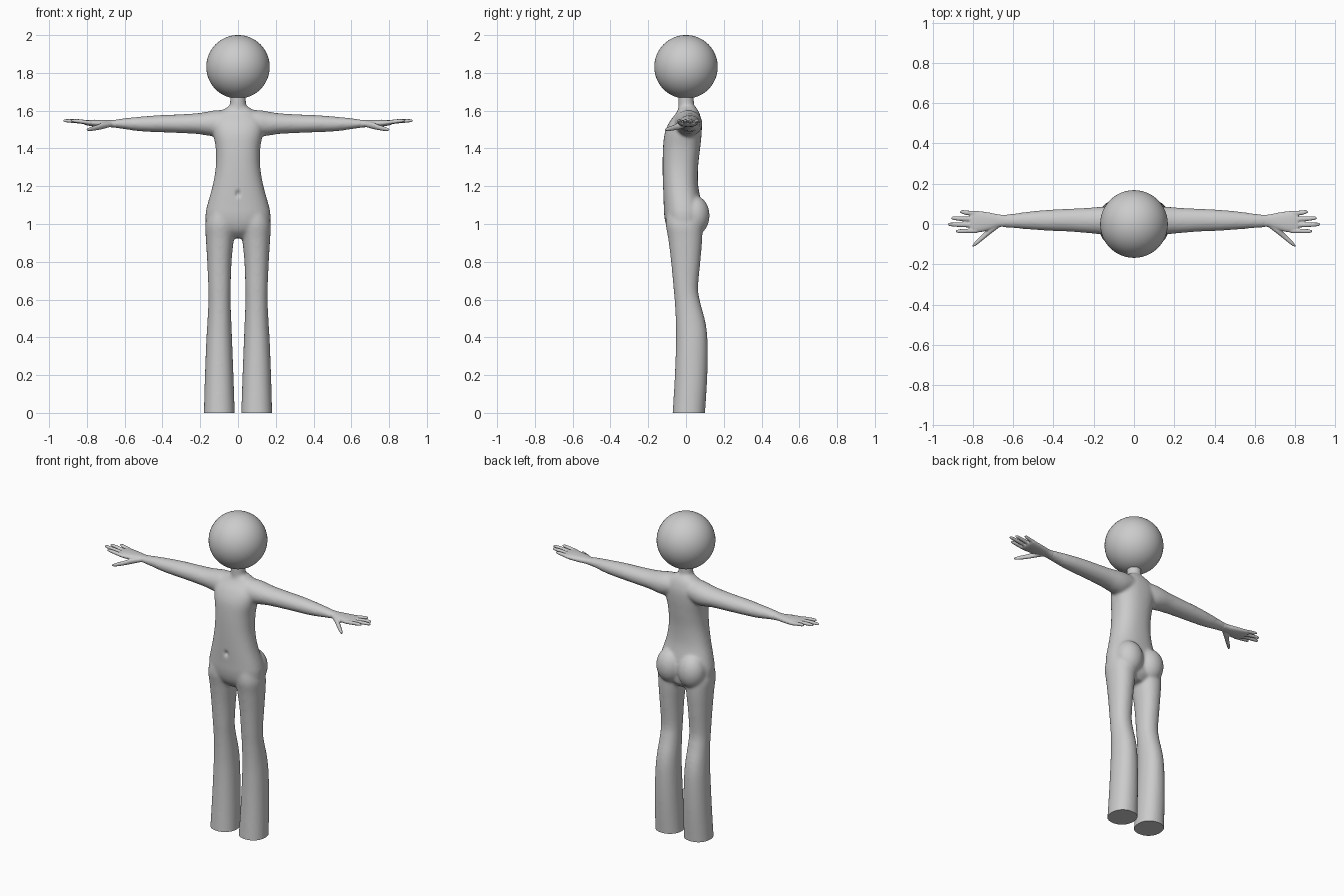
import bpy, bmesh, math
from mathutils import Vector

if "Cube" in bpy.data.objects:
    bpy.data.objects.remove(bpy.data.objects["Cube"])

grey = bpy.data.materials.new("light grey")
grey.diffuse_color = (0.6, 0.6, 0.6, 1)
grey.use_nodes = True
grey.node_tree.nodes["Principled BSDF"].inputs["Base Color"].default_value = grey.diffuse_color


def catmull(a, b, c, d, t):
    return 0.5 * (2 * b + (c - a) * t + (2 * a - 5 * b + 4 * c - d) * t * t
                  + (3 * b - a - 3 * c + d) * t ** 3)


def loft(bm, rows, axis="z", side=1, power=2.0, n=32, steps=4):
    """Rows are (position, low, high, low, high) across the two other axes."""
    fine = []
    for i in range(len(rows) - 1):
        p = [rows[max(0, min(len(rows) - 1, i + k))] for k in (-1, 0, 1, 2)]
        for s in range(steps):
            fine.append([catmull(*q, s / steps) for q in zip(*p)])
    fine.append(rows[-1])
    rings = []
    for t, a0, a1, b0, b1 in fine:
        ring = []
        for k in range(n):
            w = 2 * math.pi * k / n
            c, s = math.cos(w), math.sin(w)
            u = (a0 + a1) / 2 + (a1 - a0) / 2 * math.copysign(abs(c) ** (2 / power), c)
            v = (b0 + b1) / 2 + (b1 - b0) / 2 * math.copysign(abs(s) ** (2 / power), s)
            co = (side * u, v, t) if axis == "z" else (side * t, u, v)
            ring.append(bm.verts.new(co))
        rings.append(ring)
    for r, q in zip(rings, rings[1:]):
        for k in range(n):
            bm.faces.new((r[k], r[(k + 1) % n], q[(k + 1) % n], q[k]))
    bm.faces.new(rings[0])
    bm.faces.new(rings[-1])


def digit(bm, side, points):
    """Finger through points (x, y, z, radius)."""
    loft(bm, [(x, y - r, y + r, z - r * .9, z + r * .9) for x, y, z, r in points],
         "x", side, n=14)


def blob(bm, centre, radii):
    new = bmesh.ops.create_uvsphere(bm, u_segments=32, v_segments=20, radius=1)["verts"]
    for v in new:
        v.co = Vector(c + r * k for c, r, k in zip(centre, radii, v.co))


def fuse(bm, name, voxel, smooth):
    """Merge the overlapping lofts into one soft skin."""
    bmesh.ops.recalc_face_normals(bm, faces=bm.faces)
    me = bpy.data.meshes.new(name)
    bm.to_mesh(me)
    bm.free()
    ob = bpy.data.objects.new(name, me)
    bpy.context.collection.objects.link(ob)
    m = ob.modifiers.new("skin", "REMESH")
    m.mode, m.voxel_size = "VOXEL", voxel
    m = ob.modifiers.new("soften", "SMOOTH")
    m.factor, m.iterations = 0.5, smooth
    ev = ob.evaluated_get(bpy.context.evaluated_depsgraph_get())
    ob2 = bpy.data.meshes.new_from_object(ev)
    ob.modifiers.clear()
    ob.data = ob2
    ob2.name = name
    return ob


def finish(ob, angle=40):
    ob.data.materials.clear()
    ob.data.materials.append(grey)
    bpy.ops.object.select_all(action="DESELECT")
    ob.select_set(True)
    bpy.context.view_layer.objects.active = ob
    bpy.ops.object.shade_smooth_by_angle(angle=math.radians(angle))


# body: torso, neck, legs and arms
bm = bmesh.new()
torso = [(z, -w, w, f, b) for z, w, f, b in (
    (0.925, .05, -.05, .05), (0.96, .11, -.088, .08), (1.00, .165, -.107, .085),
    (1.05, .172, -.116, .09), (1.10, .163, -.118, .085), (1.20, .135, -.122, .065),
    (1.30, .118, -.124, .064), (1.40, .118, -.122, .075), (1.48, .132, -.113, .083),
    (1.54, .135, -.088, .083), (1.59, .10, -.05, .07), (1.622, .05, -.035, .05))]
loft(bm, torso, power=2.3)
loft(bm, [(1.56, -.06, .06, -.05, .06), (1.61, -.046, .046, -.042, .046),
          (1.64, -.042, .042, -.041, .042), (1.70, -.042, .042, -.041, .042)])
leg = [(-.04, .014, .184, -.074, .098), (0, .017, .181, -.071, .101),
       (.2, .024, .175, -.059, .113), (.38, .031, .168, -.053, .114),
       (.48, .035, .162, -.054, .103), (.58, .039, .157, -.059, .077),
       (.66, .039, .157, -.066, .064), (.80, .034, .163, -.079, .076),
       (.92, .022, .170, -.094, .086), (1.0, .012, .173, -.107, .085),
       (1.08, .02, .15, -.10, .07)]
arm = [(.04, -.06, .075, 1.49, 1.60), (.11, -.06, .085, 1.465, 1.603),
       (.16, -.052, .086, 1.468, 1.595), (.22, -.046, .081, 1.477, 1.586),
       (.32, -.038, .076, 1.482, 1.580), (.42, -.034, .071, 1.486, 1.576),
       (.52, -.027, .062, 1.491, 1.568), (.60, -.020, .051, 1.502, 1.560),
       (.66, -.016, .046, 1.510, 1.551)]
for side in (-1, 1):
    loft(bm, leg, side=side, power=2.15)
    loft(bm, arm, "x", side)
    blob(bm, (side * .075, .045, 1.045), (.084, .080, .105))   # buttock
body = fuse(bm, "body", 0.008, 10)

# flat soles and navel
bm = bmesh.new()
bm.from_mesh(body.data)
cut = bmesh.ops.bisect_plane(bm, geom=bm.verts[:] + bm.edges[:] + bm.faces[:],
                             plane_co=(0, 0, 0), plane_no=(0, 0, -1), clear_outer=True)
rim = [e for e in cut["geom_cut"] if isinstance(e, bmesh.types.BMEdge)]
bmesh.ops.holes_fill(bm, edges=rim, sides=0)
for v in bm.verts:
    if v.co.y < -.05:
        d = math.hypot(v.co.x / .011, (v.co.z - 1.16) / .016)
        v.co.y += .014 * math.exp(-d * d)
bm.to_mesh(body.data)
bm.free()
finish(body)

# hands
palm = [(.635, -.014, .045, 1.508, 1.553), (.67, -.015, .047, 1.512, 1.550),
        (.71, -.028, .055, 1.513, 1.551), (.76, -.040, .063, 1.516, 1.552),
        (.80, -.043, .066, 1.522, 1.551), (.815, -.036, .058, 1.528, 1.549)]
fingers = ((-.034, -.036, .885), (-.006, -.002, .925), (.023, .029, .908), (.052, .060, .865))
for side, word in ((-1, "right"), (1, "left")):
    bm = bmesh.new()
    loft(bm, palm, "x", side, power=2.3)
    for y0, y1, tip in fingers:
        mid = (.80 + tip) / 2
        digit(bm, side, [(.78, y0, 1.536, .012), (mid, (y0 + y1) / 2, 1.544, .0115),
                         (tip - .012, y1, 1.547, .009), (tip, y1, 1.547, .003)])
    digit(bm, side, [(.665, .0, 1.53, .014), (.71, -.028, 1.522, .020),
                     (.745, -.060, 1.511, .016), (.785, -.095, 1.502, .012),
                     (.803, -.111, 1.499, .004)])                # thumb
    finish(fuse(bm, word + "_hand", 0.004, 3), 60)

# head
bpy.ops.mesh.primitive_uv_sphere_add(segments=48, ring_count=32, radius=.168,
                                     location=(0, 0, 1.832))
head = bpy.context.object
head.name = "head"
finish(head)
